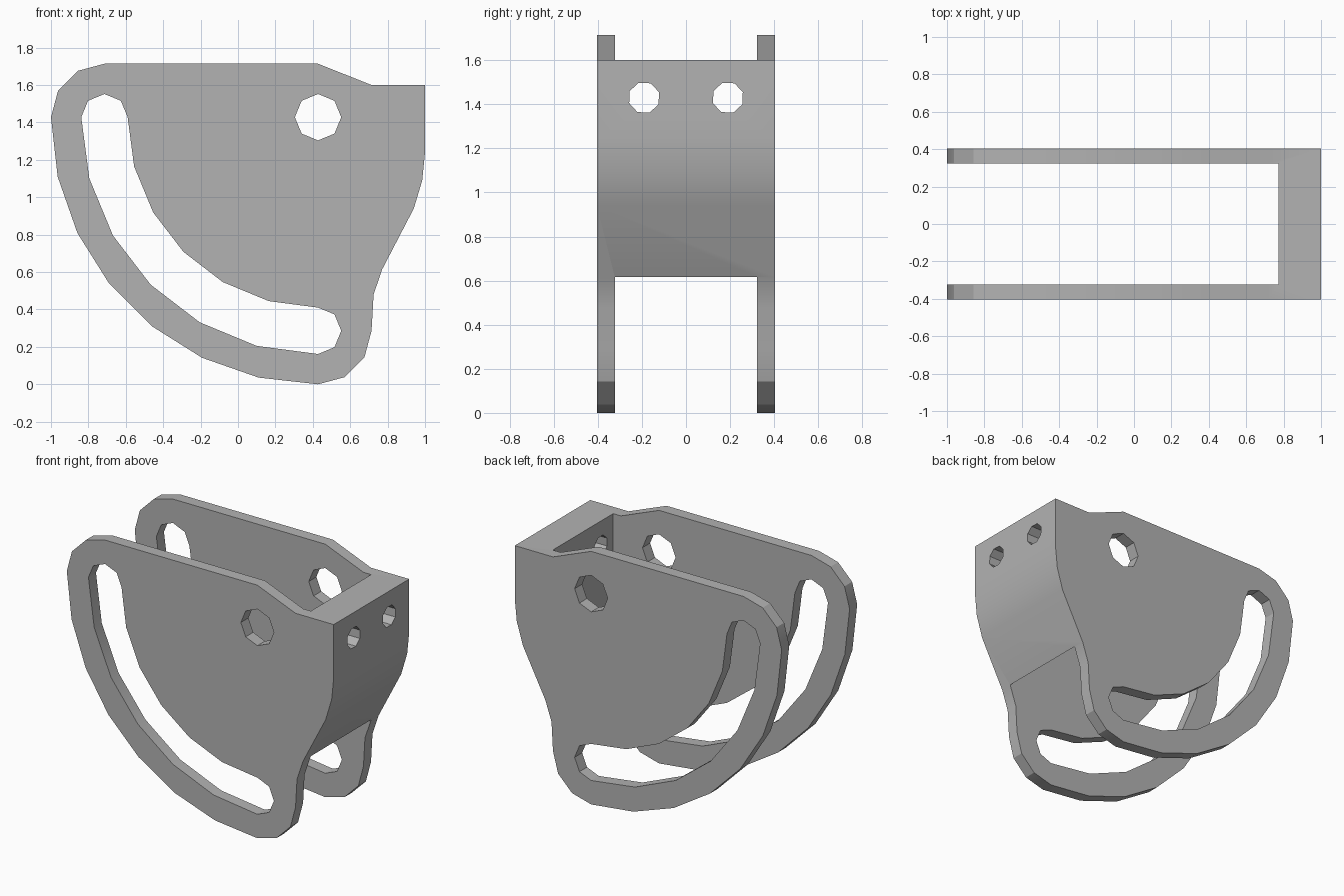
import bpy, bmesh
from math import sin, cos, pi, radians
from mathutils import Vector

old = bpy.data.objects.get("Cube")
if old:
    bpy.data.objects.remove(old, do_unlink=True)

grey = bpy.data.materials.new("plain grey")
grey.use_nodes = True
COLOUR = (0.45, 0.45, 0.45, 1)
grey.diffuse_color = COLOUR
grey.node_tree.nodes["Principled BSDF"].inputs["Base Color"].default_value = COLOUR

PIVOT = (0.428, 1.428)      # centre of the slot arc, in x and z
EDGE = 1.428                # radius of the plate's curved edge
PATH = 1.142                # radius of the slot's centre line
SLOT = 0.124                # half width of the slot
CAP = EDGE - PATH           # radius of the plate's rounded corners
TOP_END = (PIVOT[0] - PATH, PIVOT[1])
LOW_END = (PIVOT[0], PIVOT[1] - PATH)


def arc(centre, radius, start, end, steps):
    """Points along a circular arc, angles in degrees."""
    angles = [radians(start + (end - start) * i / steps) for i in range(steps + 1)]
    return [(centre[0] + radius * cos(a), centre[1] + radius * sin(a)) for a in angles]


def prism(name, points, to_3d, depth):
    """Extrude a flat outline along the depth vector."""
    bm = bmesh.new()
    face = bm.faces.new([bm.verts.new(to_3d(u, v)) for u, v in points])
    new = bmesh.ops.extrude_face_region(bm, geom=[face])["geom"]
    moved = [g for g in new if isinstance(g, bmesh.types.BMVert)]
    bmesh.ops.translate(bm, verts=moved, vec=Vector(depth))
    bmesh.ops.recalc_face_normals(bm, faces=bm.faces)
    mesh = bpy.data.meshes.new(name)
    bm.to_mesh(mesh)
    bm.free()
    mesh.materials.append(grey)
    obj = bpy.data.objects.new(name, mesh)
    bpy.context.collection.objects.link(obj)
    return obj


def across(name, points, half):
    return prism(name, points, lambda u, v: (u, -half, v), (0, 2 * half, 0))


# bracket body: the side outline extruded over the full width
outline = arc(PIVOT, EDGE, 180, 270, 7)
outline += arc(LOW_END, CAP, 270, 360, 3)[1:]
outline += [(0.725, 0.48), (0.771, 0.615), (0.94, 0.94), (0.985, 1.09),
            (1, 1.24), (1, 1.6), (0.714, 1.6)]
outline += [(PIVOT[0], PIVOT[1] + CAP)]
outline += arc(TOP_END, CAP, 90, 180, 3)[:-1]
bracket = across("bracket", outline, 0.404)

# channel between the two side plates
channel = across("channel_cutter", [(-2, -1), (0.772, -1), (0.772, 3), (-2, 3)], 0.323)

# curved slot and pivot hole through both side plates
slot = arc(PIVOT, PATH + SLOT, 180, 270, 6)
slot += arc(LOW_END, SLOT, -90, 90, 4)[1:]
slot += arc(PIVOT, PATH - SLOT, 270, 180, 6)[1:]
slot += arc(TOP_END, SLOT, 0, 180, 4)[1:-1]
cutters = [channel,
           across("slot_cutter", slot, 1),
           across("pivot_cutter", arc(PIVOT, SLOT, 0, 360, 8)[:-1], 1)]

# two bolt holes through the end wall
for y in (-0.19, 0.19):
    ring = arc((y, 1.43), 0.072, 20, 380, 8)[:-1]
    cutters.append(prism("bolt_cutter", ring, lambda u, v: (0.6, u, v), (0.8, 0, 0)))

bpy.ops.object.select_all(action="DESELECT")
bracket.select_set(True)
bpy.context.view_layer.objects.active = bracket
for cutter in cutters:
    cutter.hide_render = True
    cut = bracket.modifiers.new("cut", "BOOLEAN")
    cut.operation = "DIFFERENCE"
    cut.solver = "EXACT"
    cut.object = cutter
    bpy.ops.object.modifier_apply(modifier=cut.name)
    bpy.data.objects.remove(cutter, do_unlink=True)

bpy.ops.object.shade_smooth_by_angle(angle=radians(28))
